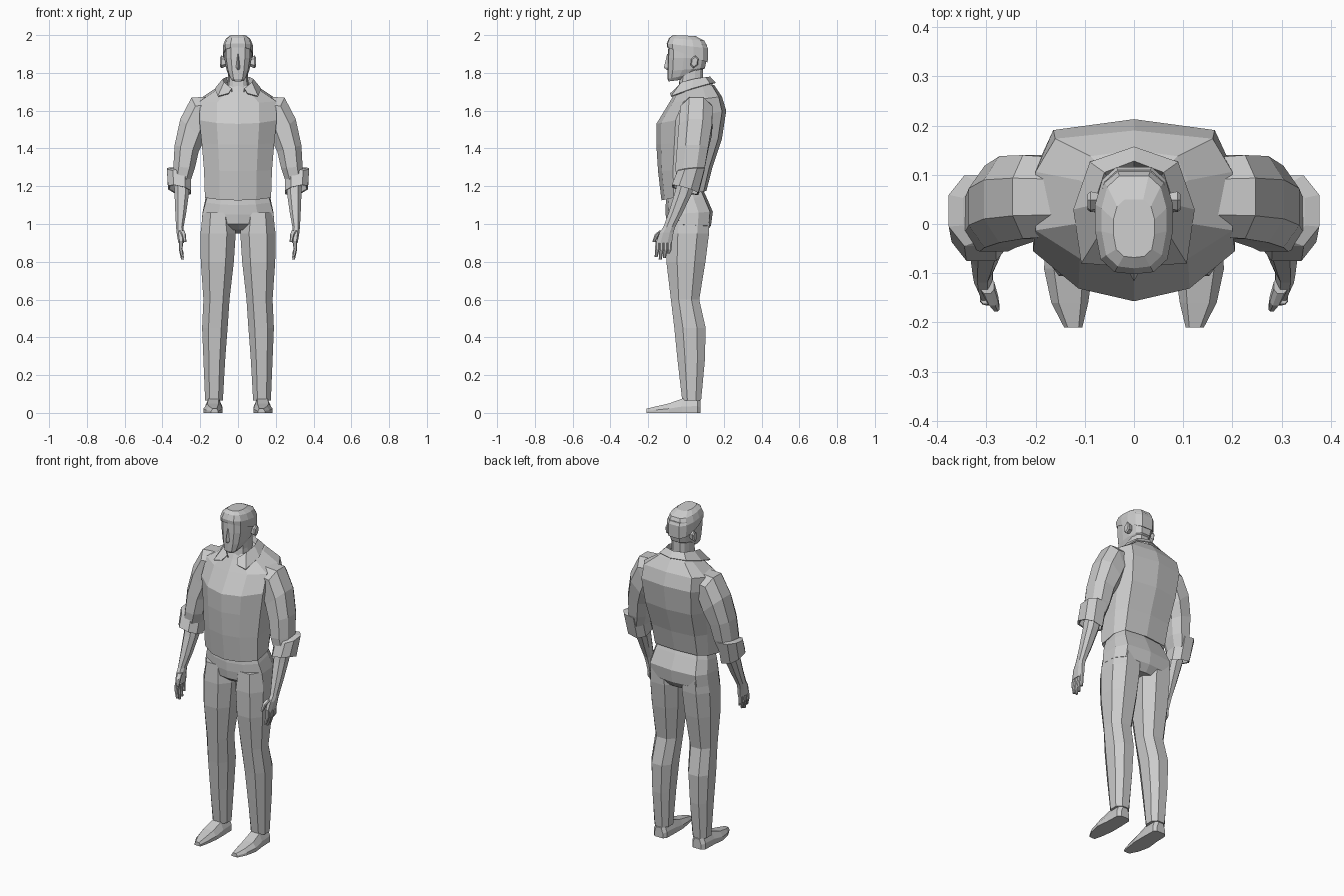
import bpy, bmesh, math
from mathutils import Vector

mat = bpy.data.materials.new("light_grey")
mat.diffuse_color = (0.6, 0.6, 0.6, 1)

# Unit cross-sections
OCT = [(1, -.45), (1, .45), (.5, 1), (-.5, 1), (-1, .45), (-1, -.45), (-.5, -1), (.5, -1)]
ROUND = [(0, -1), (.5, -.96), (.86, -.72), (1, -.2), (1, .3), (.82, .76), (.45, 1), (0, 1.0)]
ROUND += [(-x, y) for x, y in ROUND[-2:0:-1]]
BODY = [(0, -1), (.55, -.86), (1, -.45), (1, .4), (.8, .88), (0, 1)]
BODY += [(-x, y) for x, y in BODY[-2:0:-1]]


def finish(name, bm, mirror=False):
    bmesh.ops.recalc_face_normals(bm, faces=bm.faces)
    me = bpy.data.meshes.new(name)
    bm.to_mesh(me)
    bm.free()
    me.materials.append(mat)
    ob = bpy.data.objects.new(name, me)
    bpy.context.collection.objects.link(ob)
    if mirror:
        ob.modifiers.new("mirror", 'MIRROR').use_mirror_merge = False
    return ob


def loft(name, rings, mirror=False, cap=(True, True), closed=True):
    bm = bmesh.new()
    vs = [[bm.verts.new(p) for p in r] for r in rings]
    n = len(vs[0])
    for a, b in zip(vs, vs[1:]):
        for i in range(n if closed else n - 1):
            j = (i + 1) % n
            bm.faces.new((a[i], a[j], b[j], b[i]))
    if cap[0]:
        bm.faces.new(vs[0])
    if cap[1]:
        bm.faces.new(vs[-1])
    return finish(name, bm, mirror)


def box_ring(shape, x0, x1, y0, y1, zf, zb):
    """Section filling x0..x1, y0..y1, height running from zf (front) to zb (back)."""
    return [((x0 + x1) / 2 + u * (x1 - x0) / 2, (y0 + y1) / 2 + v * (y1 - y0) / 2,
             zf + (zb - zf) * (v + 1) / 2) for u, v in shape]


def limb_ring(x, y, z, rx, ry, tilt=0, slope=0):
    """Section around a centre, rolled sideways by tilt degrees, sloped along y."""
    t = math.radians(tilt)
    return [(x + u * rx * math.cos(t), y + v * ry, z + u * rx * math.sin(t) + v * ry * slope)
            for u, v in OCT]


def sym(shape, rows):
    return [box_ring(shape, -w, w, f, b, zf, zb) for zf, zb, w, f, b in rows]


# Shirt body, with the hem turned inward
loft("shirt", sym(BODY, [
    (1.15, 1.20, .150, -.105, .085), (1.125, 1.175, .175, -.13, .108),
    (1.28, 1.30, .180, -.148, .14), (1.42, 1.45, .192, -.157, .19),
    (1.53, 1.60, .205, -.157, .213), (1.64, 1.675, .20, -.09, .19),
    (1.70, 1.735, .11, -.055, .15), (1.73, 1.75, .07, -.04, .11)]))

# Sleeve, cuff and forearm
loft("sleeve", [limb_ring(*r) for r in [
    (.15, .055, 1.59, .085, .08, 82), (.205, .055, 1.58, .098, .085, 65),
    (.242, .05, 1.50, .085, .088, 42), (.272, .035, 1.40, .066, .083, 15),
    (.285, .022, 1.30, .057, .078, 5), (.30, .015, 1.23, .05, .065, 0)]], True)
loft("rolled_cuff", [limb_ring(*r) for r in [
    (.298, .025, 1.29, .05, .062, 8, .1), (.313, .027, 1.285, .064, .072, 8, .1),
    (.310, -.005, 1.18, .062, .07, 12, -.3), (.310, -.003, 1.182, .054, .061, 12, -.3),
    (.303, .015, 1.25, .045, .055, 8, 0)]], True)
loft("forearm", [limb_ring(*r) for r in [
    (.298, .012, 1.25, .042, .05), (.298, -.015, 1.16, .038, .046),
    (.303, -.055, 1.06, .029, .037), (.308, -.088, .985, .020, .031),
    (.306, -.103, .955, .019, .037), (.301, -.117, .90, .015, .042)]], True)


def tube(name, pts, radii):
    loft(name, [limb_ring(*p, r, r * 1.15) for p, r in zip(pts, radii)], True)


# Four fingers and a thumb
for i in range(4):
    y = -.15 + .0215 * i
    tip = (.826, .812, .82, .845)[i]
    tube("finger", [(.302, y, .91), (.303, y - .002, .865), (.294, y - .008, tip)],
         (.0105, .010, .007))
tube("thumb", [(.298, -.125, .965), (.288, -.152, .945), (.280, -.170, .905)],
     (.014, .012, .007))

# Trousers: hips and legs
loft("hips", sym(BODY, [
    (1.16, 1.19, .155, -.10, .085), (1.10, 1.15, .172, -.108, .105),
    (1.05, 1.065, .188, -.108, .142), (1.0, .99, .193, -.10, .132),
    (.97, .95, .11, -.06, .10)]))
loft("trouser_leg", [box_ring(OCT, a, b, f, k, z, z) for z, a, b, f, k in [
    (1.06, .03, .183, -.095, .125), (.95, .012, .199, -.106, .122),
    (.80, .022, .197, -.104, .103), (.60, .045, .183, -.08, .07),
    (.45, .055, .190, -.062, .104), (.28, .068, .183, -.045, .10),
    (.065, .08, .174, -.02, .08)]], True)

# Shoes, lofted from heel to toe
shoe = []
for y, x0, x1, h in [(.078, .10, .155, .06), (.06, .085, .172, .08), (-.02, .083, .175, .075),
                     (-.09, .083, .183, .05), (-.16, .093, .168, .034), (-.21, .105, .142, .022)]:
    m = (x1 - x0) * .2
    shoe.append([(x0, y, 0), (x1, y, 0), (x1, y, h * .45), (x1 - m, y, h), (x0 + m, y, h),
                 (x0, y, h * .45)])
loft("shoe", shoe, True)

# Head, neck and hair
loft("neck", sym(ROUND, [(1.68, 1.71, .062, -.045, .10), (1.76, 1.76, .053, -.035, .09),
                         (1.83, 1.83, .052, -.03, .09)]))
loft("head", sym(ROUND, [
    (1.755, 1.765, .030, -.092, -.01), (1.768, 1.80, .047, -.098, .06),
    (1.81, 1.825, .061, -.098, .10), (1.88, 1.88, .073, -.096, .112),
    (1.95, 1.95, .073, -.093, .11)]))
loft("hair", sym(ROUND, [
    (1.935, 1.86, .070, -.088, .105), (1.935, 1.855, .078, -.100, .115),
    (1.955, 1.93, .079, -.102, .116), (1.985, 1.97, .066, -.09, .098),
    (2.0, 1.995, .042, -.068, .05)]))

# Nose
loft("nose", [[(-w, -.085, z), (0, y, z), (w, -.085, z)] for z, w, y in [
    (1.90, .007, -.100), (1.828, .017, -.117), (1.815, .012, -.100)]])

# Ears
loft("ear", [[(x, .045 + s * .022 * math.sin(a) + .004 * math.cos(a), 1.858 + s * .034 * math.cos(a))
              for a in [math.tau * k / 6 for k in range(6)]]
             for x, s in [(.062, .7), (.088, 1), (.094, .75)]], True)

# Shirt collar: standing band folding over to pointed flaps
base = [(.028, -.045, 1.69), (.062, -.02, 1.70), (.068, .04, 1.71), (.05, .09, 1.72), (0, .11, 1.72)]
top = [(.035, -.055, 1.715), (.074, -.025, 1.748), (.082, .04, 1.765), (.06, .105, 1.775), (0, .128, 1.777)]
flap = [(.05, -.082, 1.69), (.106, -.078, 1.675), (.121, .03, 1.715), (.088, .125, 1.742), (0, .155, 1.746)]
collar = loft("collar", [base, top, flap], True, (False, False), False)
collar.modifiers["mirror"].use_mirror_merge = True
thick = collar.modifiers.new("thickness", 'SOLIDIFY')
thick.thickness = .006
thick.offset = 0
